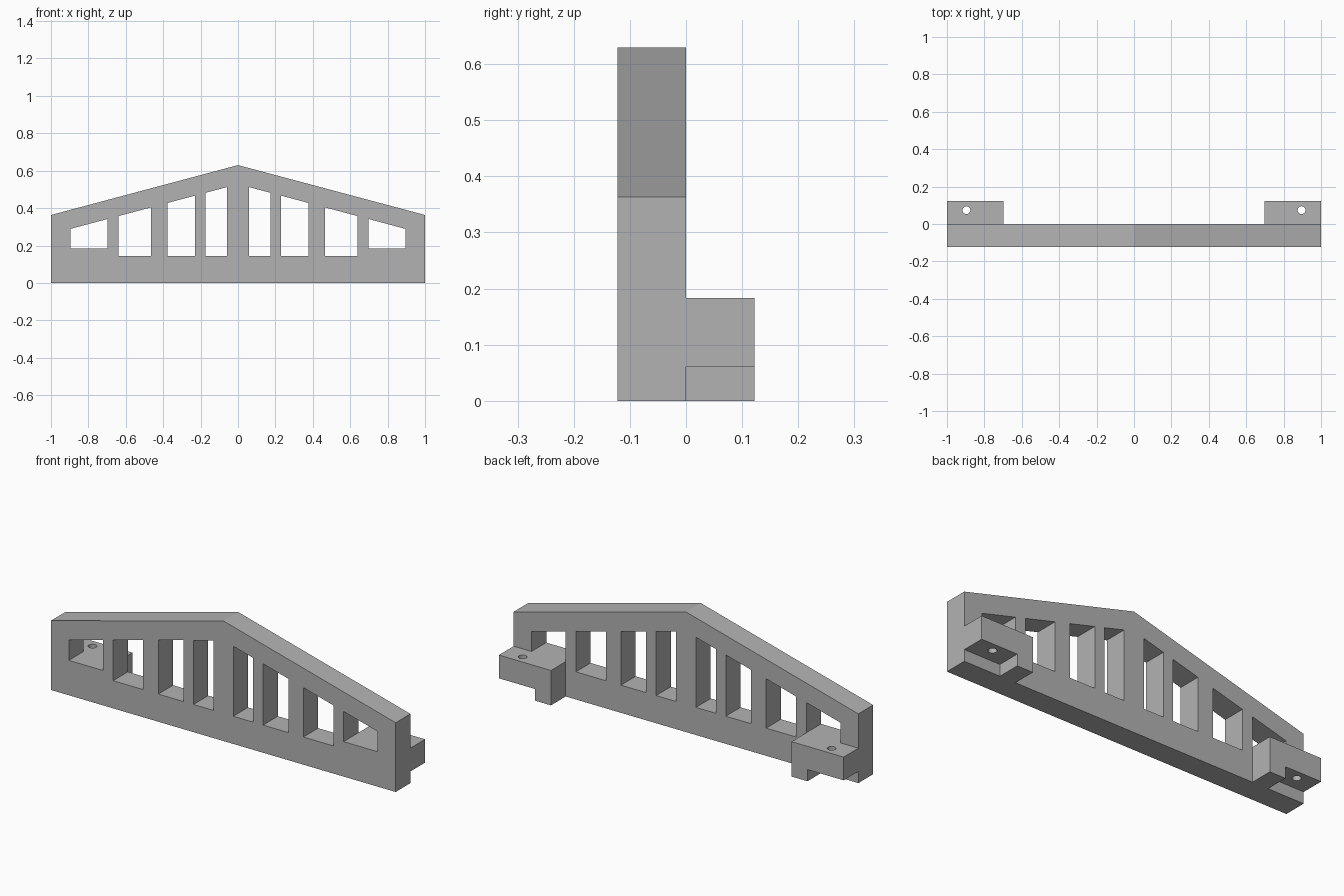
import bpy, bmesh
from mathutils import Vector

if "Cube" in bpy.data.objects:
    bpy.data.objects.remove(bpy.data.objects["Cube"])

DEPTH = 0.122            # thickness of the panel and of the brackets
EAVE, PEAK = 0.363, 0.63  # panel height at its ends and its middle
RAIL = 0.102             # vertical height of the sloping top rail
SEAT = 0.183             # top of the brackets and sill of the end windows

grey = bpy.data.materials.new("plain_grey")
grey.use_nodes = True
grey.diffuse_color = (0.45, 0.45, 0.45, 1)
grey.node_tree.nodes["Principled BSDF"].inputs["Base Color"].default_value = grey.diffuse_color


def roof(x):
    return PEAK - (PEAK - EAVE) * abs(x)


def extrude_profile(name, loops, y0, y1):
    """Fill x-z loops (outline first, then holes) and extrude along y."""
    bm = bmesh.new()
    for loop in loops:
        verts = [bm.verts.new((x, y0, z)) for x, z in loop]
        for a, b in zip(verts, verts[1:] + verts[:1]):
            bm.edges.new((a, b))
    bmesh.ops.triangle_fill(bm, edges=bm.edges[:], use_beauty=True, use_dissolve=False)
    ext = bmesh.ops.extrude_face_region(bm, geom=bm.faces[:], use_keep_orig=True)
    moved = [g for g in ext["geom"] if isinstance(g, bmesh.types.BMVert)]
    bmesh.ops.translate(bm, verts=moved, vec=Vector((0, y1 - y0, 0)))
    bmesh.ops.recalc_face_normals(bm, faces=bm.faces[:])
    mesh = bpy.data.meshes.new(name)
    bm.to_mesh(mesh)
    bm.free()
    mesh.materials.append(grey)
    obj = bpy.data.objects.new(name, mesh)
    bpy.context.collection.objects.link(obj)
    return obj


# Gabled panel with a mirrored row of slanted windows
outline = [(-1, 0), (1, 0), (1, EAVE), (0, PEAK), (-1, EAVE)]
windows = [(0.058, 0.173, 0.145), (0.231, 0.377, 0.145),
           (0.465, 0.639, 0.145), (0.698, 0.896, SEAT)]
holes = []
for inner, outer, sill in windows:
    for side in (-1, 1):
        a, b = side * inner, side * outer
        holes.append([(a, sill), (b, sill), (b, roof(b) - RAIL), (a, roof(a) - RAIL)])
extrude_profile("gabled_panel", [outline] + holes, -DEPTH, 0)

# Stepped mounting brackets on the back, each with a vertical screw hole
step = [(0.698, 0), (0.79, 0), (0.79, 0.061), (1, 0.061), (1, SEAT), (0.698, SEAT)]
for side, label in ((1, "left"), (-1, "right")):
    bracket = extrude_profile(label + "_bracket", [[(side * x, z) for x, z in step]], 0, DEPTH)
    bpy.ops.mesh.primitive_cylinder_add(vertices=32, radius=0.021, depth=0.5,
                                        location=(side * 0.896, 0.074, 0.15))
    cutter = bpy.context.object
    cutter.name = label + "_hole_cutter"
    cutter.hide_render = True
    cutter.data.materials.append(grey)
    cut = bracket.modifiers.new("screw_hole", "BOOLEAN")
    cut.operation = "DIFFERENCE"
    cut.solver = "EXACT"
    cut.object = cutter
    bpy.ops.object.select_all(action="DESELECT")
    bpy.context.view_layer.objects.active = bracket
    bracket.select_set(True)
    bpy.ops.object.modifier_apply(modifier=cut.name)
    bpy.data.objects.remove(cutter)
    bpy.ops.object.shade_smooth_by_angle()
